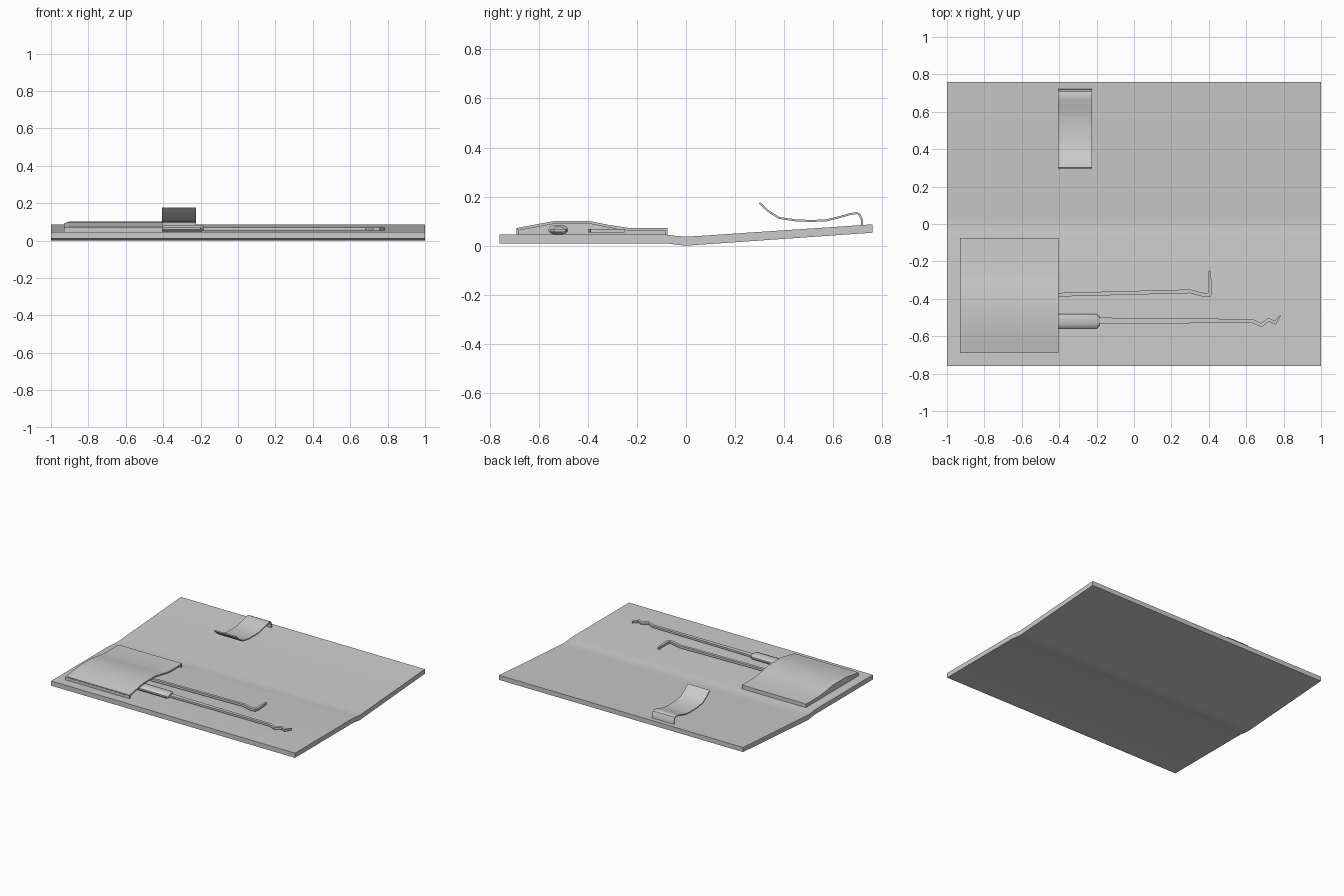
import bpy, bmesh, math
from mathutils import Vector

if "Cube" in bpy.data.objects:
    bpy.data.objects.remove(bpy.data.objects["Cube"])


def finish(name, bm, smooth=True):
    bmesh.ops.recalc_face_normals(bm, faces=bm.faces)
    me = bpy.data.meshes.new(name)
    bm.to_mesh(me)
    bm.free()
    ob = bpy.data.objects.new(name, me)
    bpy.context.collection.objects.link(ob)
    if smooth:
        bpy.ops.object.select_all(action='DESELECT')
        ob.select_set(True)
        bpy.context.view_layer.objects.active = ob
        bpy.ops.object.shade_smooth_by_angle(angle=math.radians(35))
    return ob


def loft(name, rings, smooth=True):
    """Skin a list of equal-length closed rings and cap both ends."""
    bm = bmesh.new()
    rows = [[bm.verts.new(p) for p in r] for r in rings]
    n = len(rows[0])
    for a, b in zip(rows, rows[1:]):
        for i in range(n):
            j = (i + 1) % n
            bm.faces.new((a[i], a[j], b[j], b[i]))
    bm.faces.new(rows[0])
    bm.faces.new(rows[-1])
    return finish(name, bm, smooth)


def ribbon(name, top, thick, x0, x1):
    """Sheet of given thickness following a (y, z) line, spanning x0..x1."""
    pts = [Vector(p) for p in top]
    rings = []
    for i, p in enumerate(pts):
        t = (pts[min(i + 1, len(pts) - 1)] - pts[max(i - 1, 0)]).normalized()
        q = p - Vector((-t.y, t.x)) * thick
        rings.append([(x0, *p), (x1, *p), (x1, *q), (x0, *q)])
    return loft(name, rings)


def rod(name, path, z0, z1):
    """Flat bar along (x, y, width) stations between two heights."""
    pts = [Vector(p[:2]) for p in path]
    rings = []
    for i, p in enumerate(pts):
        d1 = (p - pts[i - 1]).normalized() if i else None
        d2 = (pts[i + 1] - p).normalized() if i < len(pts) - 1 else None
        t = ((d1 or d2) + (d2 or d1)).normalized()
        k = 1 / max(0.6, t.dot(d1 or d2))
        n = Vector((-t.y, t.x)) * path[i][2] / 2 * k
        a, b = p + n, p - n
        rings.append([(*a, z0), (*b, z0), (*b, z1), (*a, z1)])
    return loft(name, rings, False)


# folded cover, slightly opened along the spine crease
cover = [(-0.76, 0.01, 0.045), (-0.08, 0.01, 0.045), (-0.04, 0.004, 0.04),
         (0, 0, 0.037), (0.04, 0.003, 0.039), (0.76, 0.053, 0.087)]
loft("cover", [[(-1, y, b), (1, y, b), (1, y, t), (-1, y, t)] for y, b, t in cover])

# pocket: arched shell closed on the left, open toward the tools
hump = [(-0.69, 0.072), (-0.62, 0.085), (-0.54, 0.1), (-0.46, 0.101), (-0.39, 0.1),
        (-0.31, 0.084), (-0.23, 0.072), (-0.075, 0.072)]
ribbon("pocket_flap", hump, 0.011, -0.905, -0.405)
bm = bmesh.new()
for x_in, x_out in ((-0.905, -0.93),):
    hi = [bm.verts.new((x_in, y, z)) for y, z in hump]
    mid = [bm.verts.new((x_out, y, z - 0.25 * (z - 0.062))) for y, z in hump]
    low = [bm.verts.new((x_out, y, 0.044)) for y, z in hump]
    back = [bm.verts.new((x_in, y, 0.044)) for y, z in hump]
    rows = [hi, mid, low, back]
    for k in range(4):
        a, b = rows[k], rows[(k + 1) % 4]
        for i in range(len(hump) - 1):
            bm.faces.new((a[i], a[i + 1], b[i + 1], b[i]))
    for i in (0, -1):
        bm.faces.new([r[i] for r in rows])
finish("pocket_left_wall", bm)

# stitched front and rear edges of the pocket
for name, y0, y1 in (("pocket_front_edge", -0.69, -0.682), ("pocket_rear_edge", -0.083, -0.075)):
    loft(name, [[(x, y0, 0.044), (x, y1, 0.044), (x, y1, 0.064), (x, y0, 0.064)]
                for x in (-0.905, -0.405)], False)

# closing strap sewn to the rear edge
strap = [(0.302, 0.178), (0.335, 0.146), (0.38, 0.117), (0.45, 0.107), (0.51, 0.105),
         (0.57, 0.107), (0.62, 0.119), (0.665, 0.132), (0.695, 0.137), (0.709, 0.131),
         (0.72, 0.108), (0.721, 0.083)]
ribbon("strap", strap, 0.008, -0.405, -0.225)

# pick: rounded handle, slim shaft and zigzag tip
rings = []
for x, w, h in ((-0.9, 0.03, 0.014), (-0.88, 0.041, 0.02), (-0.2, 0.041, 0.02), (-0.185, 0.024, 0.012)):
    rings.append([(x, -0.52 + w * math.copysign(abs(math.cos(a)) ** 0.7, math.cos(a)),
                   0.065 + h * math.sin(a))
                  for a in [math.tau * (i + 0.5) / 12 for i in range(12)]])
loft("pick_handle", rings)
rod("pick_shaft", [(-0.2, -0.518, 0.036), (0.0, -0.518, 0.03), (0.63, -0.518, 0.02),
                   (0.68, -0.541, 0.018), (0.72, -0.512, 0.018), (0.755, -0.528, 0.016),
                   (0.783, -0.488, 0.008)], 0.055, 0.069)

# tension tool: bent bar
rod("tension_tool", [(-0.86, -0.388, 0.02), (-0.4, -0.378, 0.02), (0.3, -0.36, 0.02),
                     (0.38, -0.381, 0.02), (0.403, -0.379, 0.02), (0.408, -0.35, 0.02),
                     (0.403, -0.25, 0.012)], 0.053, 0.069)
